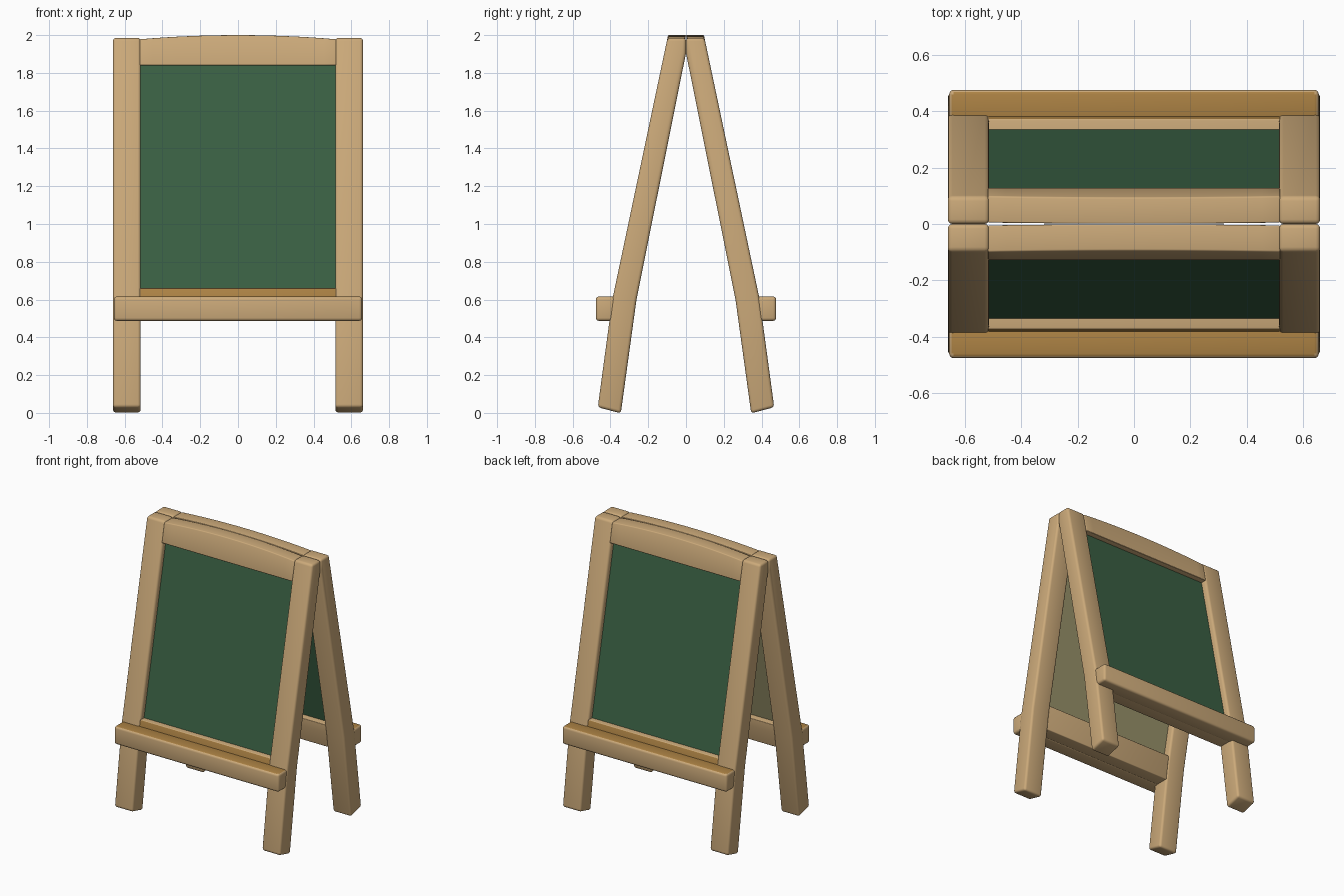
import bpy, bmesh, math

if "Cube" in bpy.data.objects:
    bpy.data.objects.remove(bpy.data.objects["Cube"])


def material(name, rgb):
    m = bpy.data.materials.new(name)
    lin = [((c / 255 + 0.055) / 1.055) ** 2.4 for c in rgb]
    m.diffuse_color = (*lin, 1)
    m.use_nodes = True
    m.node_tree.nodes["Principled BSDF"].inputs["Base Color"].default_value = m.diffuse_color
    return m


WOOD = material("light wood", (204, 170, 122))
BROWN = material("golden brown wood", (172, 130, 68))
GREEN = material("chalkboard green", (58, 96, 67))
OLIVE = material("olive board backing", (152, 145, 106))


def lerp(z, pts):
    """Interpolate y at height z along a (y, z) polyline."""
    for (y0, z0), (y1, z1) in zip(pts, pts[1:]):
        if z <= z1 or (y1, z1) == pts[-1]:
            return y0 + (y1 - y0) * (z - z0) / (z1 - z0)


def outer(z):
    return lerp(z, [(-0.467, 0.03), (-0.39, 0.6), (-0.098, 1.985)])


def inner(z):
    return lerp(z, [(-0.345, 0.0), (-0.262, 0.6), (0.0, 2.0)])


def loft(name, sections, side, mats, bevel=0.0, rule=None):
    """Solid through (x, [(y, z)...]) sections; side=-1 mirrors to the back."""
    bm = bmesh.new()
    rings = [[bm.verts.new((x, y * side, z)) for y, z in pr] for x, pr in sections]
    n = len(rings[0])
    for a, b in zip(rings, rings[1:]):
        for i in range(n):
            j = (i + 1) % n
            bm.faces.new((a[i], a[j], b[j], b[i]))
    bm.faces.new(rings[0])
    bm.faces.new(rings[-1])
    bmesh.ops.recalc_face_normals(bm, faces=bm.faces)
    if bevel:
        edges = [e for e in bm.edges if e.calc_face_angle(0) > math.radians(30)]
        bmesh.ops.bevel(bm, geom=edges, offset=bevel, segments=3, profile=0.5,
                        affect='EDGES', clamp_overlap=True)
    bm.normal_update()
    if rule:
        for f in bm.faces:
            f.material_index = int(rule(f.normal.x, f.normal.y * side, f.normal.z))
    me = bpy.data.meshes.new(name)
    bm.to_mesh(me)
    bm.free()
    for m in mats:
        me.materials.append(m)
    me.shade_smooth()
    me.set_sharp_from_angle(angle=math.radians(35))
    ob = bpy.data.objects.new(name, me)
    bpy.context.collection.objects.link(ob)
    return ob


def bar(name, x0, x1, profile, *args, **kw):
    return loft(name, [(x0, profile), (x1, profile)], *args, **kw)


for side, label in ((1, "front"), (-1, "back")):
    # slightly bent legs, meeting at the ridge
    leg = [(-0.467, 0.03), (-0.39, 0.6), (-0.098, 1.985), (0, 1.985),
           (0, 1.905), (-0.262, 0.6), (-0.345, -0.002)]
    for s, lr in ((-1, "left"), (1, "right")):
        bar(f"{label}_{lr}_leg", s * 0.515, s * 0.662, leg, side, [WOOD], bevel=0.016)

    # arched top rail
    sections = []
    for i in range(17):
        x = -0.52 + 1.04 * i / 16
        top = 2.0 - 0.022 * (x / 0.52) ** 2
        sections.append((x, [(outer(1.84), 1.84), (inner(1.84), 1.84),
                             (inner(top), top), (outer(top), top)]))
    loft(f"{label}_top_rail", sections, side, [WOOD], bevel=0.006)

    # lower rail with a brown outer face
    rail = [(outer(z) + 0.004, z) for z in (0.49, 0.6, 0.66)]
    rail += [(inner(z) - 0.004, z) for z in (0.66, 0.6, 0.49)]
    bar(f"{label}_lower_rail", -0.52, 0.52, rail, side, [WOOD, BROWN], bevel=0.005,
        rule=lambda nx, ny, nz: ny < -0.9)

    # chalk tray with a brown top
    tray = [(-0.477, 0.487), (-0.477, 0.616), (-0.365, 0.616), (-0.365, 0.487)]
    bar(f"{label}_chalk_tray", -0.657, 0.657, tray, side, [WOOD, BROWN], bevel=0.016,
        rule=lambda nx, ny, nz: nz > 0.95)

    # recessed writing board, the front one has an olive backing
    board = [(outer(z) + 0.042, z) for z in (0.63, 1.87)]
    board += [(outer(z) + 0.072, z) for z in (1.87, 0.63)]
    backing = OLIVE if side == 1 else GREEN
    bar(f"{label}_chalkboard", -0.53, 0.53, board, side, [GREEN, backing],
        rule=lambda nx, ny, nz: ny > 0.5)
